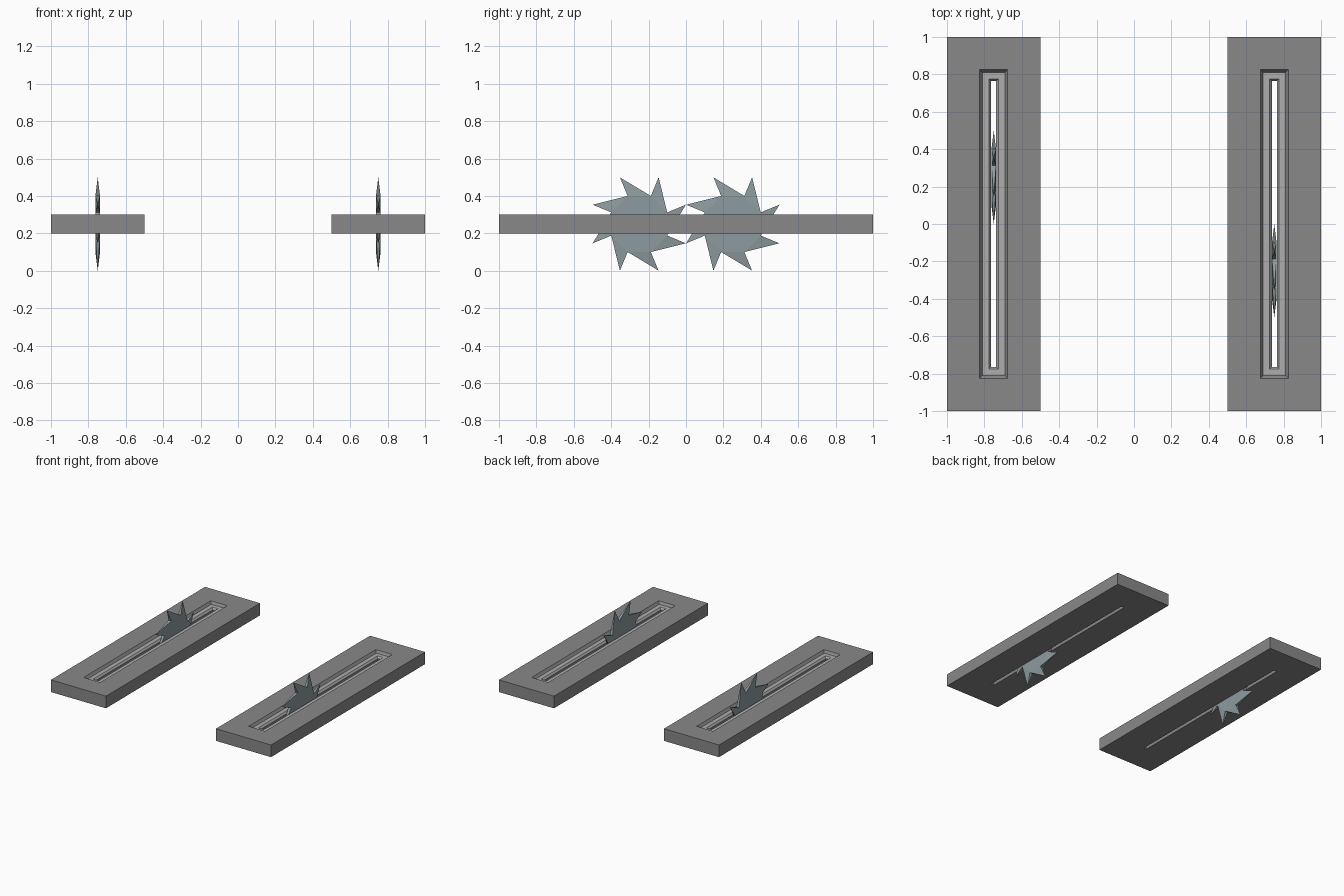
import bpy, bmesh, math

if "Cube" in bpy.data.objects:
    bpy.data.objects.remove(bpy.data.objects["Cube"])


def material(name, color):
    m = bpy.data.materials.new(name)
    m.diffuse_color = (*color, 1)
    m.use_nodes = True
    m.node_tree.nodes["Principled BSDF"].inputs["Base Color"].default_value = m.diffuse_color
    return m


STONE = material("stone_grey", (0.25, 0.25, 0.25))
TRACK = material("track_grey", (0.42, 0.42, 0.42))
STEEL = material("steel", (0.27, 0.33, 0.35))


def finish(name, bm, location, mats):
    bmesh.ops.recalc_face_normals(bm, faces=bm.faces)
    mesh = bpy.data.meshes.new(name)
    bm.to_mesh(mesh)
    bm.free()
    for m in mats:
        mesh.materials.append(m)
    obj = bpy.data.objects.new(name, mesh)
    obj.location = location
    bpy.context.collection.objects.link(obj)


# Slab with a stepped, recessed slot: rectangular rings (half x, half y, z) bridged in a loop
RINGS = [(0.25, 1, 0.2), (0.25, 1, 0.3), (0.075, 0.825, 0.3), (0.06, 0.81, 0.28),
         (0.025, 0.775, 0.28), (0.0135, 0.7635, 0.265), (0.0135, 0.7635, 0.2)]


def slab(name, x):
    bm = bmesh.new()
    loops = [[bm.verts.new((sx * hx, sy * hy, z))
              for sx, sy in ((-1, -1), (1, -1), (1, 1), (-1, 1))]
             for hx, hy, z in RINGS]
    for i, a in enumerate(loops):
        b = loops[(i + 1) % len(loops)]
        for k in range(4):
            j = (k + 1) % 4
            f = bm.faces.new((a[k], a[j], b[j], b[k]))
            f.material_index = 1 if i in (3, 4) else 0
    finish(name, bm, (x, 0, 0), [STONE, TRACK])


# Octagonal saw disc; each side is drawn out to a raked point above one corner
def blade(name, x, y, teeth=8, inner=0.162, outer=0.27, half=0.0125):
    bm = bmesh.new()

    def ring(r, dx):
        return [bm.verts.new((dx, r * math.cos(a), r * math.sin(a)))
                for a in (math.tau * (k + 0.5) / teeth for k in range(teeth))]

    left, right, tips = ring(inner, -half), ring(inner, half), ring(outer, 0)
    bm.faces.new(left)
    bm.faces.new(right)
    for k in range(teeth):
        p = k - 1
        quad = (left[k], right[k], right[p], left[p])
        for n in range(4):
            bm.faces.new((quad[n], quad[(n + 1) % 4], tips[k]))
    finish(name, bm, (x, y, 0.25), [STEEL])


for side, s in (("left", -1), ("right", 1)):
    slab(side + "_slab", 0.75 * s)
    blade(side + "_saw_blade", 0.75 * s, -0.25 * s)
